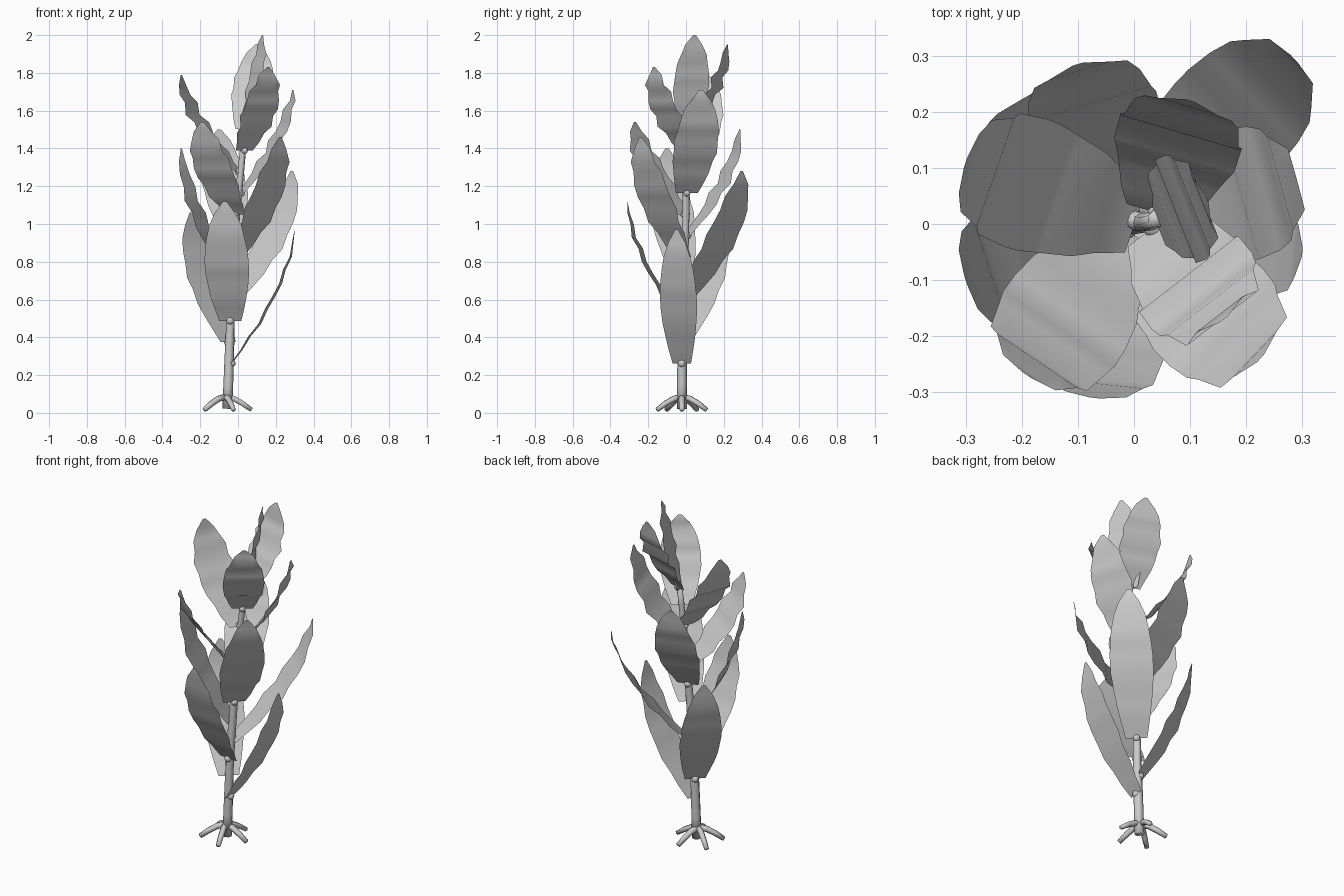
import bpy, bmesh, math
from mathutils import Vector

if "Cube" in bpy.data.objects:
    bpy.data.objects.remove(bpy.data.objects["Cube"])


def mesh_object(name, bm):
    bmesh.ops.recalc_face_normals(bm, faces=bm.faces[:])
    for f in bm.faces:
        f.smooth = True
    me = bpy.data.meshes.new(name)
    bm.to_mesh(me)
    bm.free()
    ob = bpy.data.objects.new(name, me)
    bpy.context.collection.objects.link(ob)
    return ob


def tube(name, pts, radii, sides=8):
    """Tapered round tube along a list of points, closed at both ends."""
    bm = bmesh.new()
    rings = []
    for i, p in enumerate(pts):
        d = pts[min(i + 1, len(pts) - 1)] - pts[max(i - 1, 0)]
        q = d.to_track_quat('Z', 'Y')
        rings.append([bm.verts.new(p + q @ Vector((math.cos(a), math.sin(a), 0)) * radii[i])
                      for a in (k * 2 * math.pi / sides for k in range(sides))])
    for r0, r1 in zip(rings, rings[1:]):
        for k in range(sides):
            n = (k + 1) % sides
            bm.faces.new((r0[k], r0[n], r1[n], r1[k]))
    bm.faces.new(rings[0][::-1])
    bm.faces.new(rings[-1])
    return mesh_object(name, bm)


def lerp_table(table, t):
    for (a, va), (b, vb) in zip(table, table[1:]):
        if t <= b:
            return va + (vb - va) * (t - a) / (b - a)
    return table[-1][1]


# Leaning stem
STEM = [(0.02, Vector((-.056, -.022, 0))), (.5, Vector((-.039, -.02, 0))),
        (1.05, Vector((-.008, 0, 0))), (1.38, Vector((.025, .003, 0))),
        (1.54, Vector((.042, .01, 0)))]


def stem_at(z):
    p = lerp_table(STEM, z).copy()
    p.z = z
    return p


heights = [.022 + 1.5 * k / 12 for k in range(13)]
tube("stem", [stem_at(z) for z in heights], [.027 - .011 * k / 12 for k in range(13)])

# Holdfast roots arching down to the ground
foot = stem_at(.02)
for k in range(5):
    a = math.radians(72 * k)
    out = Vector((math.cos(a), math.sin(a), 0))
    path = [(0, .085), (.045, .075), (.09, .05), (.138, .016)]
    tube(f"root_{k + 1}", [Vector((foot.x - .01, foot.y, z)) + out * r for r, z in path],
         [.018, .017, .016, .013], 6)

# Blade outline: half-width factor along the length
OUTLINE = [(0, .5), (.12, .7), (.25, .88), (.4, .99), (.5, 1), (.65, .93),
           (.8, .72), (.92, .42), (1, .08)]


def blade(name, base, tip, width, amp, phase, rows=10, waves=4, curl=1.6):
    """Upright, rippled leaf blade that bends toward vertical at its tip."""
    run = Vector((tip.x - base.x, tip.y - base.y, 0))
    rise = tip.z - base.z
    out = run.normalized()
    side = Vector((-out.y, out.x, 0))
    normal = (out * rise - Vector((0, 0, run.length))).normalized()
    bm = bmesh.new()
    grid = []
    for i in range(rows + 1):
        t = i / rows
        c = base + run * (1 - (1 - t) ** curl) + Vector((0, 0, rise * t))
        ripple = amp * math.sin(2 * math.pi * waves * t + phase) * min(1, 4 * t, 6 * (1 - t))
        c += normal * ripple
        w = width / 2 * lerp_table(OUTLINE, t)
        grid.append([bm.verts.new(c + side * w * s) for s in (-1, -.5, 0, .5, 1)])
    for a, b in zip(grid, grid[1:]):
        for j in range(4):
            bm.faces.new((a[j], a[j + 1], b[j + 1], b[j]))
    return mesh_object(name, bm)


# Blades spiral up the stem: tip position and width
BLADES = [(.30, -.05, .97, .195), (-.25, .19, 1.06, .225), (-.07, -.31, 1.12, .235),
          (.285, .295, 1.28, .235), (-.30, -.10, 1.40, .235), (.225, -.24, 1.46, .24),
          (-.10, .285, 1.50, .24), (-.19, -.27, 1.54, .24), (.29, .08, 1.71, .24),
          (-.30, .11, 1.79, .24), (.16, -.17, 1.83, .225), (.10, .22, 1.95, .225)]
for i, (x, y, z, w) in enumerate(BLADES):
    base = stem_at(.262 + .1127 * i)
    tip = Vector((x, y, z))
    out = Vector((x - base.x, y - base.y, 0)).normalized()
    blade(f"blade_{i + 1}", base + out * .012, tip, w, .006 + .0008 * i, 1.3 * i)
    # Small swelling where the blade joins
    bm = bmesh.new()
    bmesh.ops.create_uvsphere(bm, u_segments=8, v_segments=6, radius=.021 - .0003 * i)
    bmesh.ops.translate(bm, verts=bm.verts[:], vec=base + out * .014)
    mesh_object(f"node_{i + 1}", bm)

# Terminal blade at the tip of the stem
blade("top_blade", stem_at(1.5), Vector((.13, .045, 2.0)), .20, .008, .5, curl=1.2)
